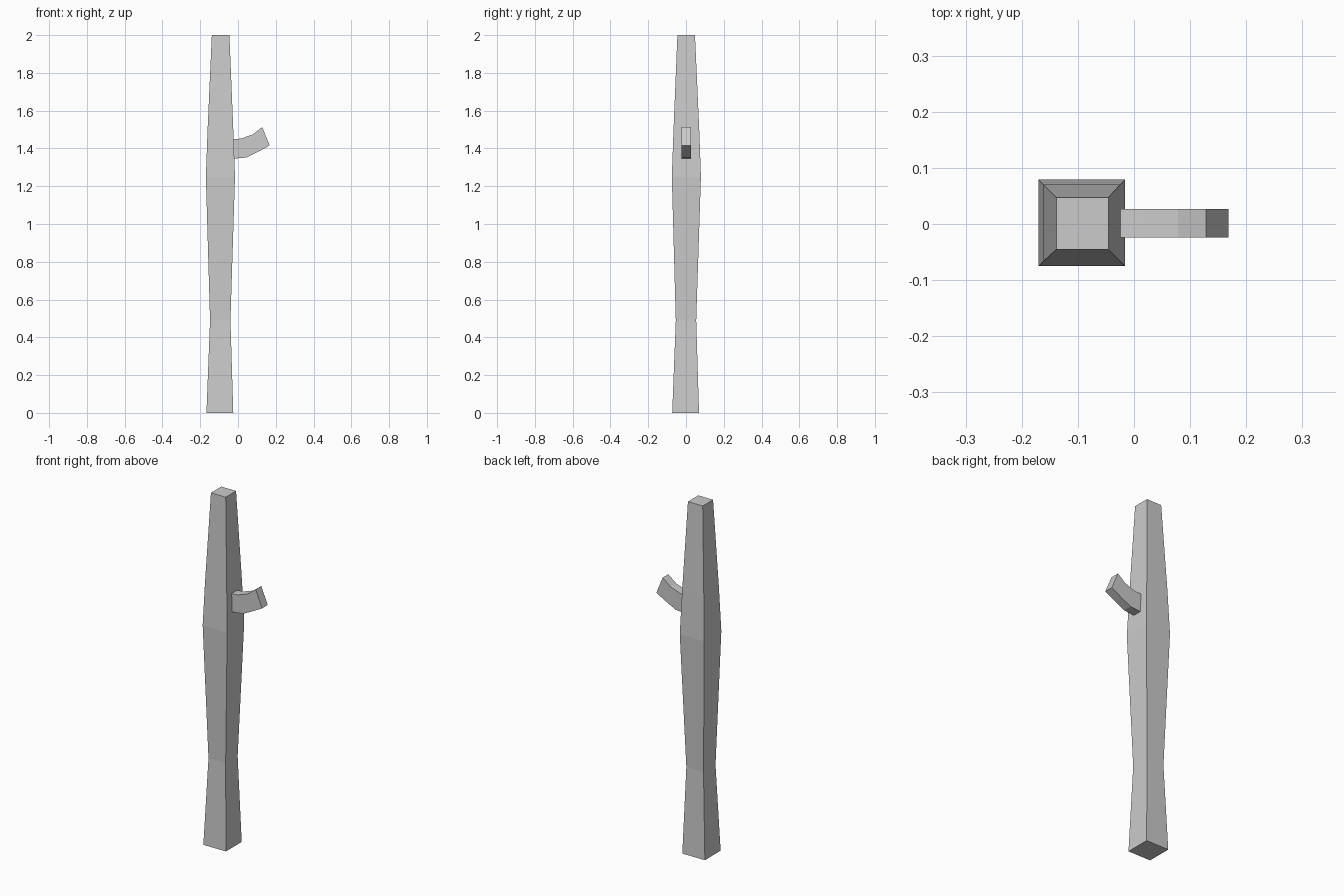
import bpy, bmesh

if "Cube" in bpy.data.objects:
    bpy.data.objects.remove(bpy.data.objects["Cube"])


def loft(name, rings):
    """Bridge four-sided rings into a closed, flat-shaded solid."""
    bm = bmesh.new()
    loops = [[bm.verts.new(p) for p in ring] for ring in rings]
    for a, b in zip(loops, loops[1:]):
        for i in range(4):
            j = (i + 1) % 4
            bm.faces.new((a[i], a[j], b[j], b[i]))
    bm.faces.new(loops[0][::-1])
    bm.faces.new(loops[-1])
    bmesh.ops.recalc_face_normals(bm, faces=bm.faces[:])
    mesh = bpy.data.meshes.new(name)
    bm.to_mesh(mesh)
    bm.free()
    obj = bpy.data.objects.new(name, mesh)
    bpy.context.collection.objects.link(obj)
    return obj


def square(z, cx, cy, h):
    return [(cx + sx * h, cy + sy * h, z)
            for sx, sy in ((-1, -1), (1, -1), (1, 1), (-1, 1))]


# Trunk: square sections as (height, centre x, centre y, half width)
trunk_sections = [
    (0.0, -0.096, -0.002, 0.071),
    (0.49, -0.094, 0.0, 0.054),
    (1.25, -0.093, 0.002, 0.077),
    (1.50, -0.093, 0.002, 0.068),
    (2.0, -0.092, 0.001, 0.0465),
]
loft("trunk", [square(*s) for s in trunk_sections])

# Branch stub: side profile as (top x, top z, bottom x, bottom z)
branch_profile = [
    (-0.024, 1.449, -0.024, 1.346),
    (0.015, 1.452, 0.045, 1.352),
    (0.078, 1.474, 0.100, 1.379),
    (0.128, 1.513, 0.168, 1.416),
]
y0, y1 = -0.024, 0.027
loft("branch_stub", [
    [(bx, y0, bz), (bx, y1, bz), (tx, y1, tz), (tx, y0, tz)]
    for tx, tz, bx, bz in branch_profile
])
